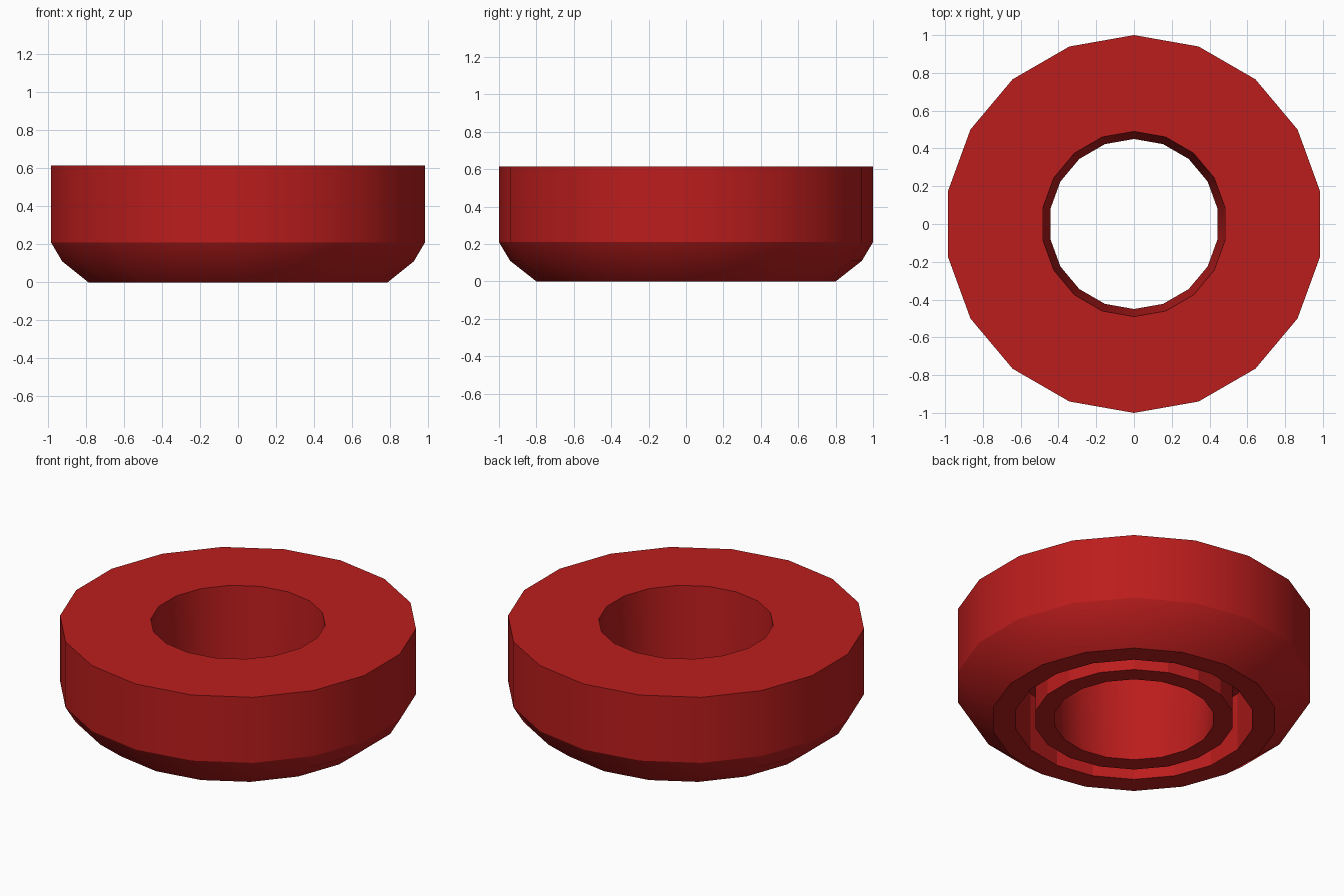
import bpy
import bmesh
from math import cos, sin, pi, radians

if "Cube" in bpy.data.objects:
    bpy.data.objects.remove(bpy.data.objects["Cube"])

SIDES = 18

# Closed cross-section (radius, height): outer wall, top, tapered bore, underside groove
profile = [
    (0.80, 0.0), (0.94, 0.11), (1.0, 0.21), (1.0, 0.615),
    (0.49, 0.615), (0.45, 0.0),
    (0.56, 0.0), (0.56, 0.36), (0.67, 0.36), (0.67, 0.0),
]
GROOVE = {6, 7, 8}  # profile segments kept flat-shaded


def lathe(name, points, flat_segments):
    bm = bmesh.new()
    rings = []
    for i in range(SIDES):
        a = pi / 2 + 2 * pi * i / SIDES
        rings.append([bm.verts.new((r * cos(a), r * sin(a), z)) for r, z in points])
    n = len(points)
    for i in range(SIDES):
        here, there = rings[i], rings[(i + 1) % SIDES]
        for j in range(n):
            k = (j + 1) % n
            face = bm.faces.new((here[j], there[j], there[k], here[k]))
            face.smooth = j not in flat_segments
    bmesh.ops.recalc_face_normals(bm, faces=bm.faces[:])
    # Sharp edges at corners and around the flat groove
    for e in bm.edges:
        if e.calc_face_angle(0) > radians(30) or not all(f.smooth for f in e.link_faces):
            e.smooth = False
    mesh = bpy.data.meshes.new(name)
    bm.to_mesh(mesh)
    bm.free()
    obj = bpy.data.objects.new(name, mesh)
    bpy.context.collection.objects.link(obj)
    return obj


# Ring body
ring = lathe("grooved_ring", profile, GROOVE)
red = bpy.data.materials.new("red")
red.diffuse_color = (0.5, 0.012, 0.012, 1)
red.use_nodes = True
red.node_tree.nodes["Principled BSDF"].inputs["Base Color"].default_value = red.diffuse_color
ring.data.materials.append(red)
